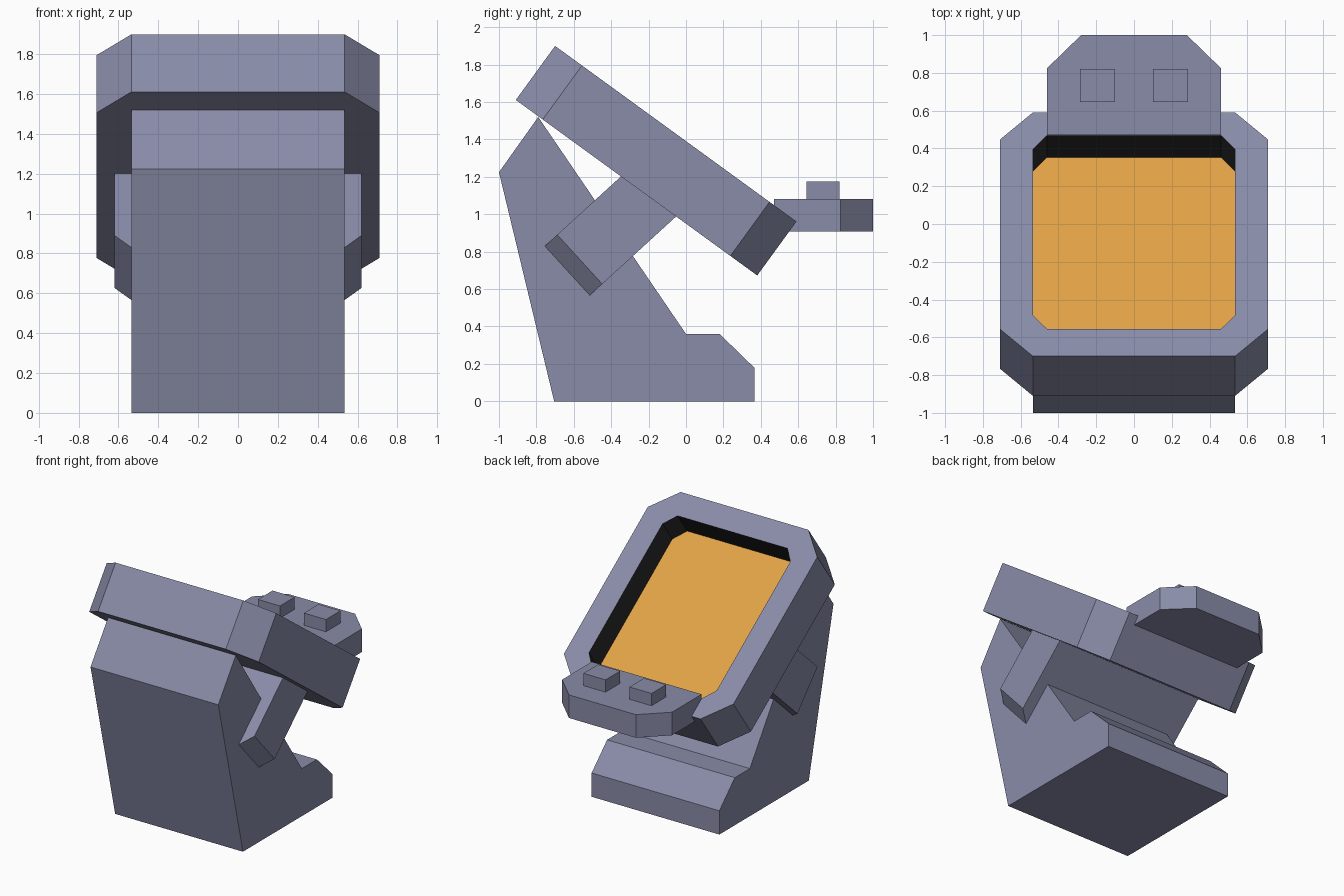
import bpy, bmesh
from mathutils import Matrix, Vector

if "Cube" in bpy.data.objects:
    bpy.data.objects.remove(bpy.data.objects["Cube"])


def material(name, rgb):
    m = bpy.data.materials.new(name)
    m.diffuse_color = (*rgb, 1)
    m.use_nodes = True
    m.node_tree.nodes["Principled BSDF"].inputs["Base Color"].default_value = m.diffuse_color
    return m


GREY = material("blue grey", (0.25, 0.262, 0.39))
BLACK = material("recess black", (0.022, 0.022, 0.023))
ORANGE = material("screen orange", (0.75, 0.36, 0.06))


def finish(name, bm, mats=(GREY,), matrix=Matrix()):
    bmesh.ops.recalc_face_normals(bm, faces=bm.faces)
    bm.transform(matrix)
    me = bpy.data.meshes.new(name)
    bm.to_mesh(me)
    bm.free()
    for m in mats:
        me.materials.append(m)
    ob = bpy.data.objects.new(name, me)
    bpy.context.collection.objects.link(ob)
    return ob


def prism(name, points, offset, matrix=Matrix()):
    """Extrude a closed outline of 3D points along an offset."""
    bm = bmesh.new()
    face = bm.faces.new([bm.verts.new(p) for p in points])
    new = bmesh.ops.extrude_face_region(bm, geom=[face])["geom"]
    verts = [v for v in new if isinstance(v, bmesh.types.BMVert)]
    bmesh.ops.translate(bm, verts=verts, vec=offset)
    return finish(name, bm, matrix=matrix)


def tilted(origin, along):
    """Local frame: x stays, y runs along a direction in the side plane."""
    u = Vector((0, *along)).normalized()
    n = Vector((1, 0, 0)).cross(u)
    m = Matrix((Vector((1, 0, 0)), u, n)).transposed().to_4x4()
    return Matrix.Translation((0, *origin)) @ m


def octagon(w, y0, y1, c, d):
    half = [(w - c, y0), (w, y0 + d), (w, y1 - d), (w - c, y1)]
    return half + [(-x, y) for x, y in reversed(half)]


# Stand: side profile extruded across the width
W = 0.535
profile = [(-0.705, 0), (-1, 1.225), (-0.79, 1.52), (0, 0.36),
           (0.18, 0.36), (0.365, 0.18), (0.365, 0)]
prism("stand", [(-W, y, z) for y, z in profile], (2 * W, 0, 0))

# Support slab: chamfered lower corners, runs through the stand into the panel
slab = [(-0.535, 0), (0.535, 0), (0.62, 0.09), (0.62, 0.63), (-0.62, 0.63), (-0.62, 0.09)]
prism("support_slab", [(x, y, 0) for x, y in slab], (0, 0, -0.357),
      tilted((-0.755, 0.83), (0.405, 0.37)))

# Display panel: tilted octagon with a recessed screen
bm = bmesh.new()
outer, inner = octagon(0.71, 0, 1.596, 0.175, 0.178), octagon(0.535, 0.178, 1.446, 0.075, 0.09)
rings = [[bm.verts.new((x, y, z)) for x, y in pts]
         for pts, z in ((outer, -0.357), (outer, 0), (inner, 0), (inner, -0.198))]
bm.faces.new(rings[0])
for k in range(3):
    for i in range(8):
        j = (i + 1) % 8
        f = bm.faces.new((rings[k][i], rings[k][j], rings[k + 1][j], rings[k + 1][i]))
        f.material_index = 1 if k == 2 else 0
bm.faces.new(rings[3]).material_index = 2
finish("display_panel", bm, (GREY, BLACK, ORANGE), tilted((-0.70, 1.90), (1.29, -0.938)))

# Control shelf with two buttons
shelf = [(-0.46, 0.47), (0.46, 0.47), (0.46, 0.825), (0.28, 1), (-0.28, 1), (-0.46, 0.825)]
prism("control_shelf", [(x, y, 0.907) for x, y in shelf], (0, 0, 0.175))
for side, label in ((-1, "left"), (1, "right")):
    pts = [(0.10, 0.645), (0.285, 0.645), (0.285, 0.82), (0.10, 0.82)]
    prism(label + "_button", [(side * x, y, 1.05) for x, y in pts], (0, 0, 0.125))
